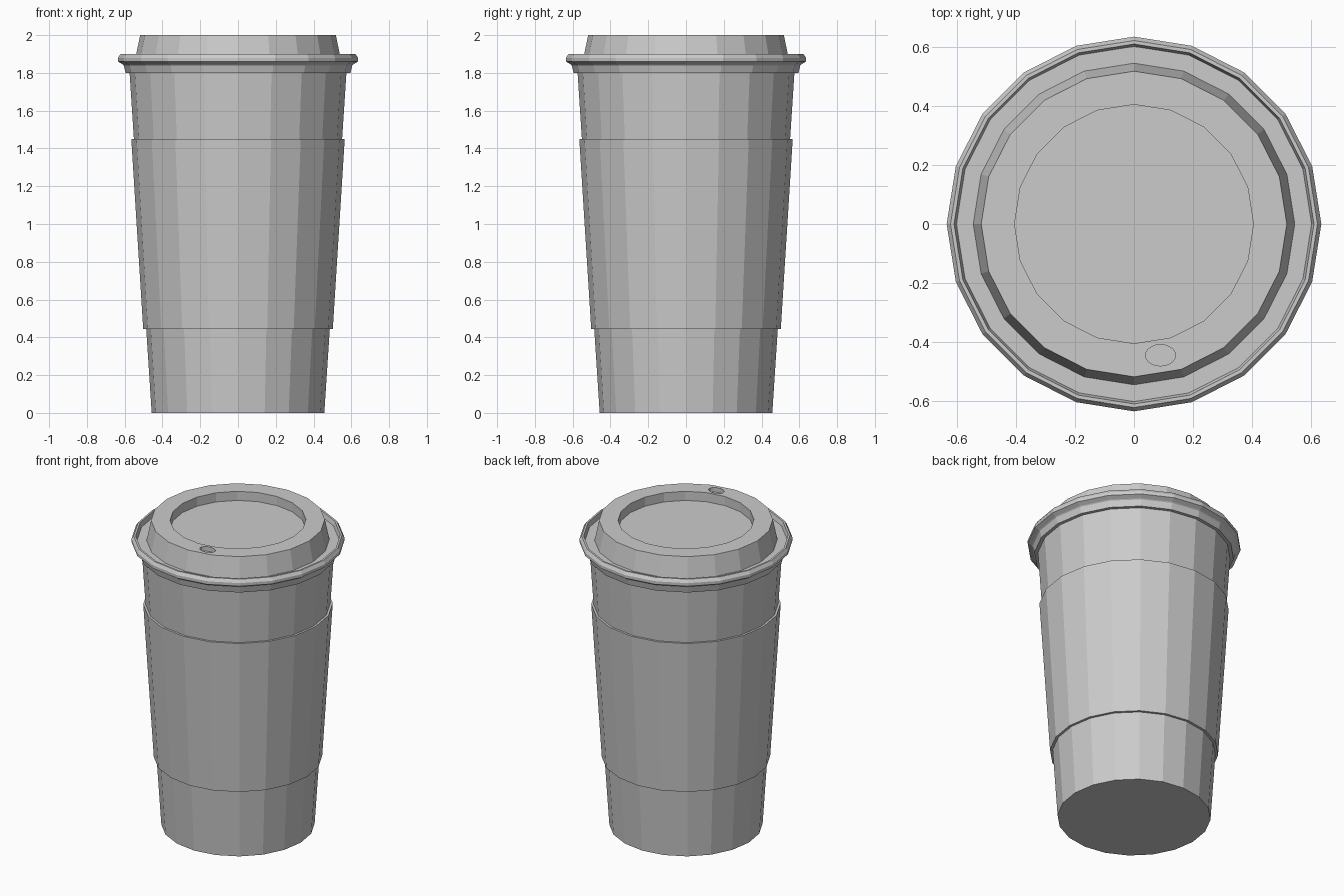
import bpy, bmesh
from math import cos, sin, tau

if "Cube" in bpy.data.objects:
    bpy.data.objects.remove(bpy.data.objects["Cube"])

SIDES = 20


def link(bm, name):
    bmesh.ops.recalc_face_normals(bm, faces=bm.faces)
    mesh = bpy.data.meshes.new(name)
    bm.to_mesh(mesh)
    bm.free()
    obj = bpy.data.objects.new(name, mesh)
    bpy.context.collection.objects.link(obj)
    return obj


def lathe(name, profile, cap_start=False, cap_end=False, loop=False):
    """Revolve (radius, z) points around z into flat facets."""
    bm = bmesh.new()
    rings = [[bm.verts.new((r * cos(tau * i / SIDES), r * sin(tau * i / SIDES), z))
              for i in range(SIDES)] for r, z in profile]
    pairs = list(zip(rings, rings[1:]))
    if loop:
        pairs.append((rings[-1], rings[0]))
    for a, b in pairs:
        for i in range(SIDES):
            j = (i + 1) % SIDES
            bm.faces.new((a[i], a[j], b[j], b[i]))
    if cap_start:
        bm.faces.new(rings[0])
    if cap_end:
        bm.faces.new(rings[-1])
    return link(bm, name)


# Tapered cup body with a closed base
lathe("cup_body", [(0.457, 0), (0.574, 1.80), (0.577, 1.84)], cap_start=True)

# Sleeve wrapped around the cup
lathe("cup_sleeve", [(0.486, 0.445), (0.502, 0.445), (0.565, 1.45), (0.551, 1.45)],
      loop=True)

# Lid: skirt, rolled rim, trough, raised wall, recessed top
lid = lathe("lid", [
    (0.572, 1.80), (0.595, 1.80), (0.605, 1.84), (0.61, 1.845), (0.635, 1.86),
    (0.635, 1.88), (0.622, 1.90), (0.61, 1.90), (0.602, 1.87), (0.545, 1.87),
    (0.518, 2.0), (0.405, 2.0), (0.405, 1.94)], cap_start=True, cap_end=True)

# Oval sip hole cut into the lid's top ring
bm = bmesh.new()
bmesh.ops.create_cone(bm, cap_ends=True, segments=20, radius1=1, radius2=1, depth=0.1)
bmesh.ops.scale(bm, vec=(0.051, 0.036, 1), verts=bm.verts)
bmesh.ops.translate(bm, vec=(0.09, -0.445, 2.02), verts=bm.verts)
cutter = link(bm, "sip_hole_cutter")
cutter.hide_render = True
cutter.hide_set(True)
mod = lid.modifiers.new("sip_hole", 'BOOLEAN')
mod.operation = 'DIFFERENCE'
mod.solver = 'EXACT'
mod.object = cutter
